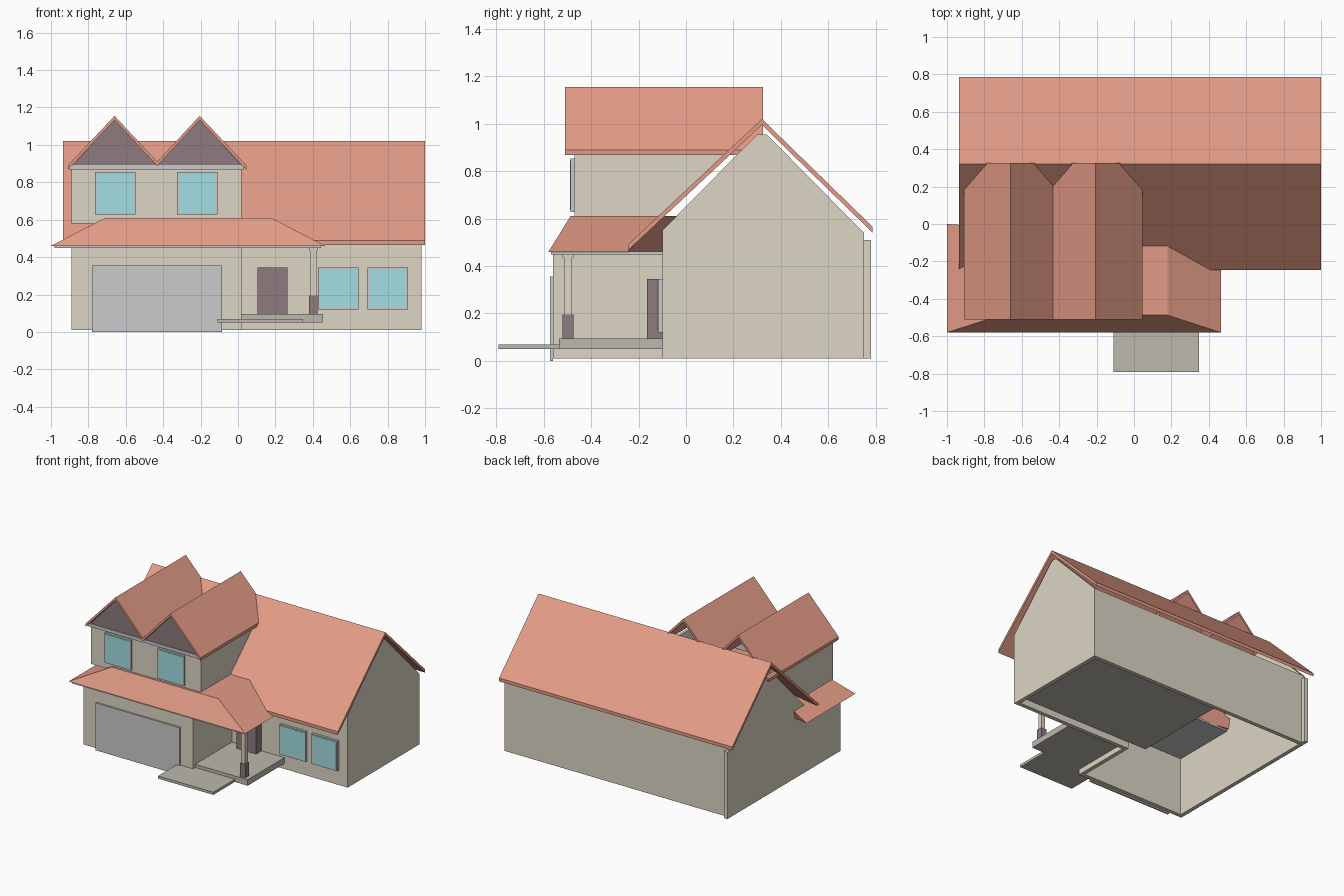
import bpy, bmesh

if "Cube" in bpy.data.objects:
    bpy.data.objects.remove(bpy.data.objects["Cube"])


def material(name, rgb):
    m = bpy.data.materials.new(name)
    m.diffuse_color = (*rgb, 1)
    m.use_nodes = True
    m.node_tree.nodes["Principled BSDF"].inputs["Base Color"].default_value = m.diffuse_color
    return m


ROOF = material("roof_red", (0.77, 0.33, 0.24))
WALL = material("wall_beige", (0.72, 0.67, 0.56))
GLASS = material("glass_cyan", (0.37, 0.73, 0.77))
DARK = material("dark_brown", (0.27, 0.20, 0.21))
TRIM = material("trim_grey", (0.70, 0.70, 0.71))
STONE = material("stone", (0.50, 0.48, 0.42))


def mesh(name, verts, faces, mat):
    bm = bmesh.new()
    vs = [bm.verts.new(v) for v in verts]
    for f in faces:
        bm.faces.new([vs[i] for i in f])
    bmesh.ops.recalc_face_normals(bm, faces=bm.faces)
    me = bpy.data.meshes.new(name)
    bm.to_mesh(me)
    bm.free()
    me.materials.append(mat)
    ob = bpy.data.objects.new(name, me)
    bpy.context.collection.objects.link(ob)
    return ob


def prism(name, pts, axis, a, b, mat):
    """Extrude a profile: axis 'x' takes (y, z) points, axis 'y' takes (x, z)."""
    n = len(pts)
    place = (lambda p, t: (t, *p)) if axis == 'x' else (lambda p, t: (p[0], t, p[1]))
    verts = [place(p, t) for t in (a, b) for p in pts]
    faces = [range(n), range(n, 2 * n)]
    faces += [(i, (i + 1) % n, (i + 1) % n + n, i + n) for i in range(n)]
    return mesh(name, verts, faces, mat)


def box(name, x, y, z, mat):
    return prism(name, [(x[0], z[0]), (x[1], z[0]), (x[1], z[1]), (x[0], z[1])],
                 'y', y[0], y[1], mat)


def sheet(name, line, thick, axis, a, b, mat):
    """A folded slab following a line, thickened downwards."""
    return prism(name, line + [(p, z - thick) for p, z in reversed(line)], axis, a, b, mat)


# Main house walls (hollow, open below)
gable = [(0.75, 0.01), (0.75, 0.54), (0.73, 0.56), (0.34, 0.955), (0.30, 0.955), (-0.10, 0.55)]
prism("right_gable_wall", gable + [(-0.10, 0.01)], 'x', 0.95, 0.98, WALL)
prism("left_gable_wall", gable + [(-0.19, 0.455), (-0.56, 0.455), (-0.56, 0.01)],
      'x', -0.89, -0.86, WALL)
box("back_wall", (-0.86, 0.95), (0.72, 0.75), (0.01, 0.54), WALL)
box("back_corner_post", (-0.89, -0.86), (0.74, 0.78), (0.01, 0.51), WALL)
box("front_wall", (0.02, 0.95), (-0.10, -0.07), (0.01, 0.55), WALL)
box("house_floor", (-0.16, 0.95), (-0.07, 0.72), (0.06, 0.08), STONE)

# Garage wing
box("garage_front_wall", (-0.86, 0.02), (-0.56, -0.53), (0.01, 0.455), WALL)
box("garage_side_wall", (-0.01, 0.02), (-0.53, -0.07), (0.01, 0.455), WALL)
box("garage_door", (-0.78, -0.085), (-0.573, -0.56), (0.0, 0.355), TRIM)

# Main roof
sheet("main_roof", [(-0.245, 0.49), (0.32, 1.02), (0.787, 0.565)], 0.025,
      'x', -0.935, 1.0, ROOF)

# Hipped roof over garage and porch, with its grey ceiling
hip = [(-1, -0.58, 0.46), (0.465, -0.58, 0.46), (0.42, -0.245, 0.46), (-1, 0, 0.46),
       (-0.71, -0.487, 0.61), (0.178, -0.487, 0.61), (0.178, -0.11, 0.61), (-0.71, -0.02, 0.61)]
hip[2] = (0.465, -0.245, 0.46)
mesh("hip_roof", hip, [(0, 1, 2, 3), (4, 5, 6, 7), (0, 1, 5, 4), (1, 2, 6, 5),
                       (2, 3, 7, 6), (3, 0, 4, 7)], ROOF)
box("porch_ceiling", (-0.98, 0.445), (-0.57, -0.10), (0.448, 0.462), TRIM)
box("garage_ceiling", (-0.86, 0.02), (-0.10, -0.04), (0.448, 0.462), TRIM)

# Upper storey (hollow, closed by the main roof behind)
box("upper_front_wall", (-0.89, 0.02), (-0.47, -0.45), (0.58, 0.88), WALL)
side = [(-0.45, 0.58), (-0.45, 0.88), (0.19, 0.88), (-0.13, 0.58)]
for label, x in (("left", -0.89), ("right", 0.0)):
    prism(f"upper_{label}_wall", side, 'x', x, x + 0.02, WALL)
box("upper_trim", (-0.90, 0.03), (-0.492, -0.45), (0.868, 0.892), TRIM)

# Twin gable roof with dark gable ends
sheet("twin_gable_roof", [(-0.91, 0.89), (-0.66, 1.155), (-0.432, 0.91),
                          (-0.205, 1.155), (0.045, 0.89)], 0.022, 'y', -0.51, 0.325, ROOF)
for i, x in enumerate((-0.66, -0.205)):
    prism(f"gable_end_{i + 1}", [(x - 0.225, 0.89), (x + 0.225, 0.89), (x, 1.135)],
          'y', -0.485, -0.465, DARK)


# Windows: grey frame with a slightly proud pane
def window(name, x, z, y):
    w, h, t = 0.216, 0.226, 0.009
    box(name + "_frame", (x, x + w), (y - 0.017, y + 0.002), (z, z + h), TRIM)
    box(name + "_pane", (x + t, x + w - t), (y - 0.02, y + 0.024),
        (z + t, z + h - t), GLASS)


for i, (x, z, y) in enumerate([(0.428, 0.119, -0.10), (0.692, 0.119, -0.10),
                               (-0.765, 0.628, -0.47), (-0.325, 0.628, -0.47)]):
    window(f"window_{i + 1}", x, z, y)

# Porch
box("front_door", (0.105, 0.265), (-0.165, -0.10), (0.095, 0.345), DARK)
box("porch_floor", (0.02, 0.455), (-0.535, -0.10), (0.05, 0.095), STONE)
box("porch_step", (-0.11, 0.348), (-0.79, -0.535), (0.05, 0.07), STONE)
box("post_base", (0.38, 0.425), (-0.52, -0.475), (0.095, 0.195), DARK)
box("post_shaft", (0.386, 0.419), (-0.514, -0.481), (0.195, 0.44), WALL)
box("post_cap", (0.38, 0.425), (-0.52, -0.475), (0.435, 0.45), WALL)
